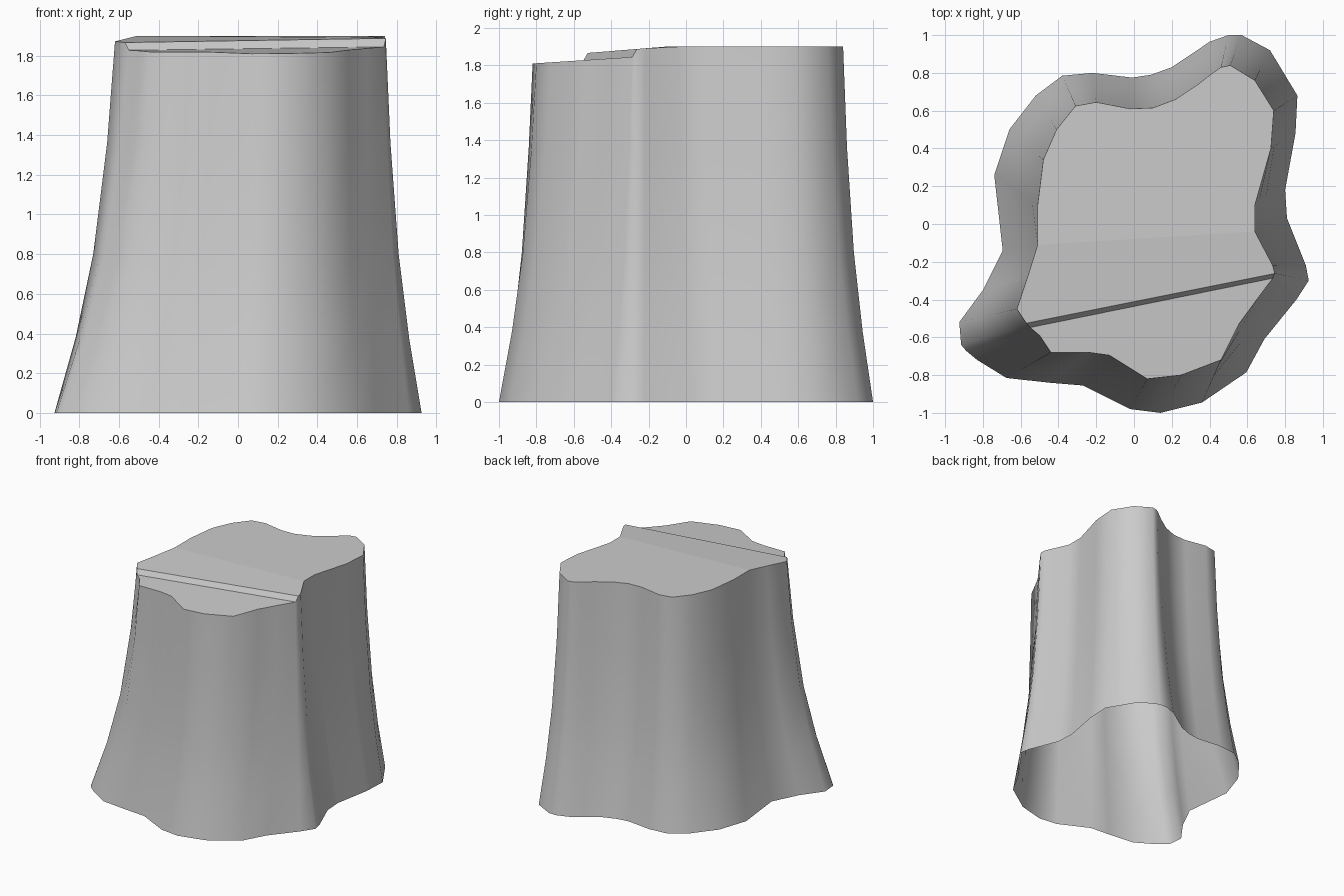
import bpy, bmesh

# Outline pairs, counter-clockwise from above: ground x, y -> sawn top x, y
back = [  # right end of the step, round the back, to the left end of the step
    (.925, -.30, .745, -.262), (.91, -.22, .735, -.22), (.81, .03, .64, -.04),
    (.80, .18, .64, .10), (.855, .48, .725, .40), (.865, .68, .74, .60),
    (.72, .92, .64, .76), (.57, 1.0, .51, .84), (.50, 1.0, .46, .83),
    (.40, .965, .41, .795), (.32, .91, .34, .74), (.20, .83, .22, .66),
    (.09, .79, .10, .615), (-.01, .775, -.02, .61), (-.22, .80, -.20, .645),
    (-.38, .785, -.31, .625), (-.52, .68, -.41, .50), (-.66, .50, -.48, .34),
    (-.74, .26, -.51, .10), (-.695, -.14, -.51, -.11), (-.80, -.35, -.56, -.27),
    (-.925, -.52, -.62, -.45), (-.915, -.64, -.57, -.525)]
front = [  # left end of the step, round the front, to the right end
    (-.89, -.67, -.55, -.548), (-.83, -.72, -.50, -.59), (-.675, -.815, -.44, -.68),
    (-.45, -.84, -.24, -.68), (-.27, -.855, -.13, -.695), (-.02, -.98, .07, -.82),
    (.14, -1.0, .25, -.80), (.36, -.945, .46, -.72), (.595, -.785, .555, -.53),
    (.69, -.61, .65, -.40), (.86, -.40, .735, -.287)]
outline = back + front
n, nb = len(outline), len(back)


def top_z(i):
    """Height of the sawn top: high back face, lower front face."""
    y = outline[i][3]
    if i < nb:
        return 1.9 - 0.07 * max(0, -0.11 - y) * 1.15
    return 1.81 + 0.065 * (y + 0.82)


# Trunk wall: rings blended from ground outline to top outline
bm = bmesh.new()
rings = []
for z, f in [(0, 0), (.38, .35), (.8, .64), (1.36, .87), (None, 1)]:
    rings.append([bm.verts.new((a + (c - a) * f, b + (d - b) * f,
                                top_z(i) if z is None else z))
                  for i, (a, b, c, d) in enumerate(outline)])
for lo, hi in zip(rings, rings[1:]):
    for i in range(n):
        j = (i + 1) % n
        bm.faces.new((lo[i], lo[j], hi[j], hi[i])).smooth = True

# Sawn top: level back, sloping strip, step and lower front
t = rings[-1]
L, R = 19, 2
bm.faces.new(t[R:L + 1])
bm.faces.new(t[:R + 1] + t[L:nb])
bm.faces.new((t[0], t[nb - 1], t[nb], t[n - 1]))
bm.faces.new(t[nb:])

mesh = bpy.data.meshes.new("tree_stump")
bm.normal_update()
bm.to_mesh(mesh)
bm.free()
stump = bpy.data.objects.new("tree_stump", mesh)
bpy.context.collection.objects.link(stump)
